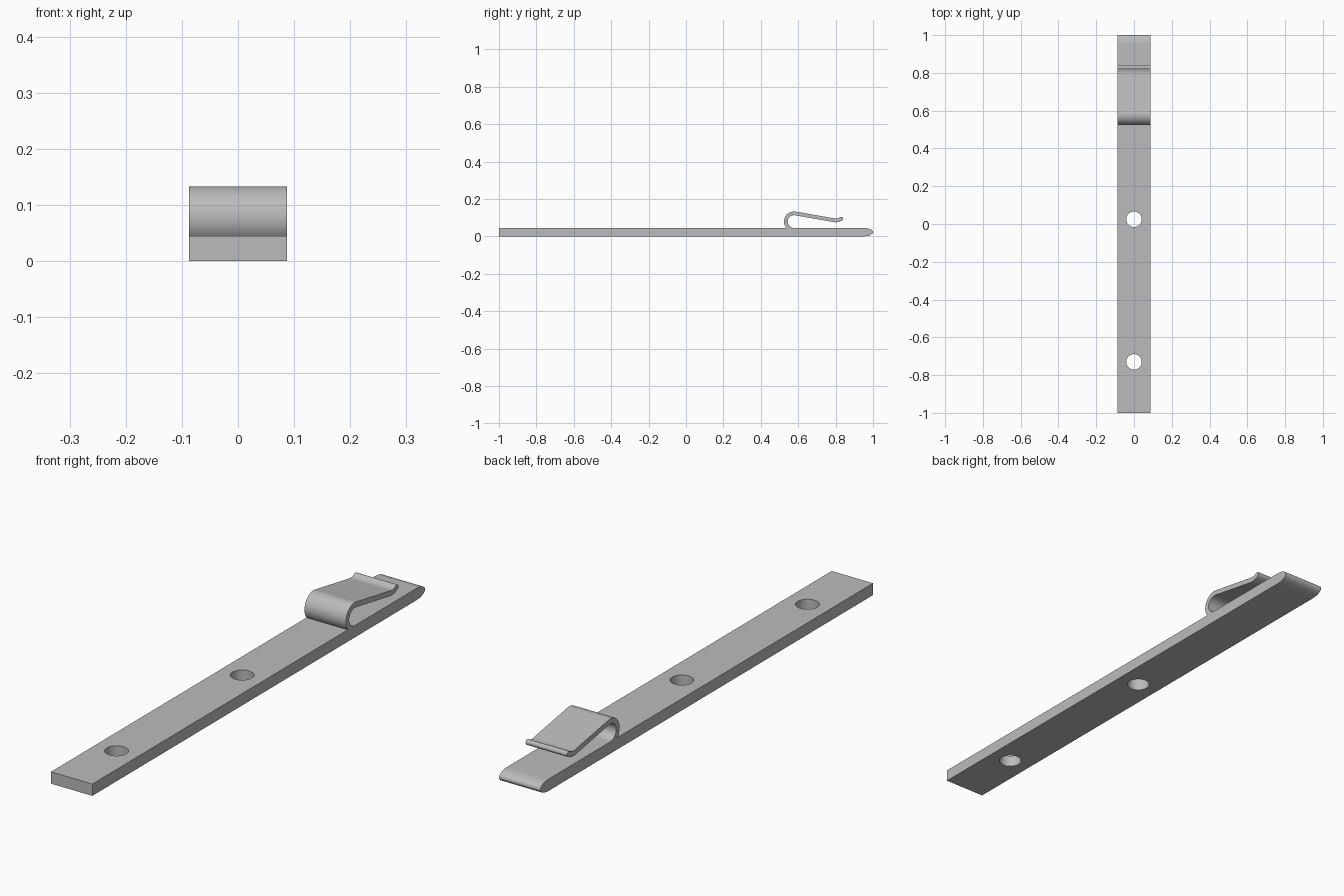
import bpy, bmesh
from math import sin, cos, radians, asin, degrees

cube = bpy.data.objects.get("Cube")
if cube:
    bpy.data.objects.remove(cube, do_unlink=True)

HALF_WIDTH = 0.087
BAR_TOP = 0.045
LOOP_Y, LOOP_Z = 0.578, 0.079      # centre of the spring loop
INNER, OUTER = 0.034, 0.054        # loop radii
HALF_T = (OUTER - INNER) / 2
MID = (OUTER + INNER) / 2
SLOPE = 10                         # downward tilt of the arm in degrees


def arc(cy, cz, ry, rz, start, end, steps):
    """Points along an elliptical arc in the y-z plane."""
    angles = [radians(start + (end - start) * i / steps) for i in range(steps + 1)]
    return [(cy + ry * cos(a), cz + rz * sin(a)) for a in angles]


def link(name, bm):
    mesh = bpy.data.meshes.new(name)
    bm.to_mesh(mesh)
    bm.free()
    obj = bpy.data.objects.new(name, mesh)
    bpy.context.collection.objects.link(obj)
    return obj


steel = bpy.data.materials.new("grey_steel")
steel.use_nodes = True
steel.diffuse_color = (0.5, 0.5, 0.5, 1)
steel.node_tree.nodes["Principled BSDF"].inputs["Base Color"].default_value = (0.5, 0.5, 0.5, 1)

# Upturned lip at the free end of the arm, tangent to the arm
tilt = radians(SLOPE)
arm_length = 0.21
lip_r, lip_end = 0.05, -55
arm_y = LOOP_Y + MID * sin(tilt) + arm_length * cos(tilt)
arm_z = LOOP_Z + MID * cos(tilt) - arm_length * sin(tilt)
lip_y, lip_z = arm_y + lip_r * sin(tilt), arm_z + lip_r * cos(tilt)
end_y = lip_y + lip_r * cos(radians(lip_end))
end_z = lip_z + lip_r * sin(radians(lip_end))
low, high = lip_r + HALF_T, lip_r - HALF_T

# Side outline: rounded bar tip, inside of clip, lip, outside of clip, square bar end
root = 180 + degrees(asin((LOOP_Z - BAR_TOP) / OUTER))
mid_z = BAR_TOP / 2
outline = arc(0.95, mid_z, 0.05, mid_z, -90, 90, 20)
outline += arc(LOOP_Y, LOOP_Z, INNER, INNER, 270, 90 - SLOPE, 32)
outline += arc(lip_y, lip_z, low, low, -90 - SLOPE, lip_end, 8)
outline += arc(end_y, end_z, HALF_T, HALF_T, lip_end, lip_end + 180, 10)[1:-1]
outline += arc(lip_y, lip_z, high, high, lip_end, -90 - SLOPE, 8)
outline += arc(LOOP_Y, LOOP_Z, OUTER, OUTER, 90 - SLOPE, root, 32)
outline += [(-1, BAR_TOP), (-1, 0)]

# Extrude the outline across the width
bm = bmesh.new()
face = bm.faces.new([bm.verts.new((-HALF_WIDTH, y, z)) for y, z in outline])
extruded = bmesh.ops.extrude_face_region(bm, geom=[face])["geom"]
moved = [v for v in extruded if isinstance(v, bmesh.types.BMVert)]
bmesh.ops.translate(bm, verts=moved, vec=(2 * HALF_WIDTH, 0, 0))
bmesh.ops.recalc_face_normals(bm, faces=bm.faces)
bar = link("bar_with_spring_clip", bm)
bar.data.materials.append(steel)

# Two screw holes
for i, y in enumerate((-0.73, 0.025)):
    bm = bmesh.new()
    bmesh.ops.create_cone(bm, cap_ends=True, segments=48, radius1=0.041, radius2=0.041, depth=0.12)
    bmesh.ops.translate(bm, verts=bm.verts, vec=(0, y, mid_z))
    cutter = link(f"hole_cutter_{i + 1}", bm)
    cutter.data.materials.append(steel)
    cutter.hide_render = True
    cutter.hide_set(True)
    cut = bar.modifiers.new(f"screw_hole_{i + 1}", 'BOOLEAN')
    cut.operation = 'DIFFERENCE'
    cut.solver = 'EXACT'
    cut.object = cutter

# Apply the cuts, remove the cutters, then smooth the curved faces
bpy.context.view_layer.objects.active = bar
bar.select_set(True)
for name in [m.name for m in bar.modifiers]:
    bpy.ops.object.modifier_apply(modifier=name)
for obj in [o for o in bpy.data.objects if o.name.startswith("hole_cutter")]:
    bpy.data.objects.remove(obj, do_unlink=True)
bpy.ops.object.shade_smooth_by_angle(angle=radians(30))
